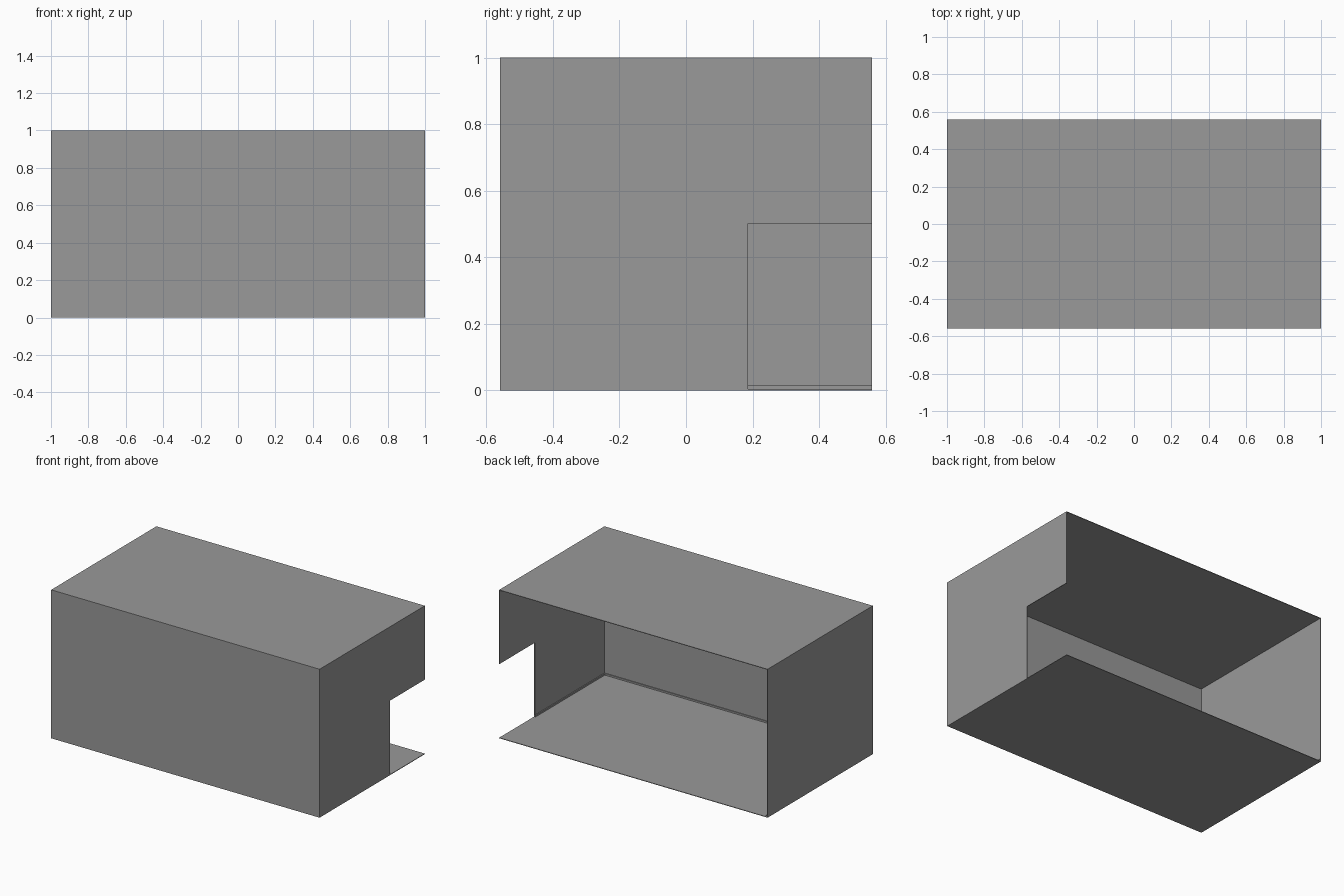
import bpy
import bmesh
from mathutils import Vector

default = bpy.data.objects.get("Cube")
if default:
    bpy.data.objects.remove(default, do_unlink=True)

X, Y, H = 1.0, 0.56, 1.0        # half width, half depth, height
T = 0.004                       # sheet thickness
NOTCH_Y, NOTCH_Z = 0.187, 0.502
TRIM_H, TRIM_D = 0.015, 0.006

grey = bpy.data.materials.new("mid grey")
grey.use_nodes = True
colour = (0.32, 0.32, 0.32, 1)
grey.diffuse_color = colour
grey.node_tree.nodes["Principled BSDF"].inputs["Base Color"].default_value = colour


def slab(name, outline, depth):
    """Extrude a flat outline along the depth vector."""
    bm = bmesh.new()
    face = bm.faces.new([bm.verts.new(p) for p in outline])
    grown = bmesh.ops.extrude_face_region(bm, geom=[face], use_keep_orig=True)
    moved = [v for v in grown["geom"] if isinstance(v, bmesh.types.BMVert)]
    bmesh.ops.translate(bm, verts=moved, vec=Vector(depth))
    bmesh.ops.recalc_face_normals(bm, faces=bm.faces)
    mesh = bpy.data.meshes.new(name)
    bm.to_mesh(mesh)
    bm.free()
    mesh.materials.append(grey)
    obj = bpy.data.objects.new(name, mesh)
    bpy.context.collection.objects.link(obj)
    return obj


def box(name, low, high):
    (x0, y0, z0), (x1, y1, z1) = low, high
    base = [(x0, y0, z0), (x1, y0, z0), (x1, y1, z0), (x0, y1, z0)]
    return slab(name, base, (0, 0, z1 - z0))


# Floor and roof sheets
box("floor", (-X, -Y, 0), (X, Y, T))
box("roof", (-X, -Y, H - T), (X, Y, H))

# Front wall and solid side wall; the back stays open
box("front_wall", (-X + T, -Y, T), (X - T, -Y + T, H - T))
box("right_wall", (-X, -Y, T), (-X + T, Y, H - T))

# Side wall with a doorway cut from its rear lower corner
profile = [(-Y, T), (NOTCH_Y, T), (NOTCH_Y, NOTCH_Z), (Y, NOTCH_Z),
           (Y, H - T), (-Y, H - T)]
slab("left_wall", [(X, y, z) for y, z in profile], (-T, 0, 0))

# Low skirting along the inside of the walls
inner_x, inner_y = X - T, -Y + T
box("front_skirting", (-inner_x, inner_y, T), (inner_x, inner_y + TRIM_D, TRIM_H))
for name, side, end in (("right_skirting", -1, Y), ("left_skirting", 1, NOTCH_Y)):
    xs = sorted((side * inner_x, side * (inner_x - TRIM_D)))
    box(name, (xs[0], inner_y + TRIM_D, T), (xs[1], end, TRIM_H))
